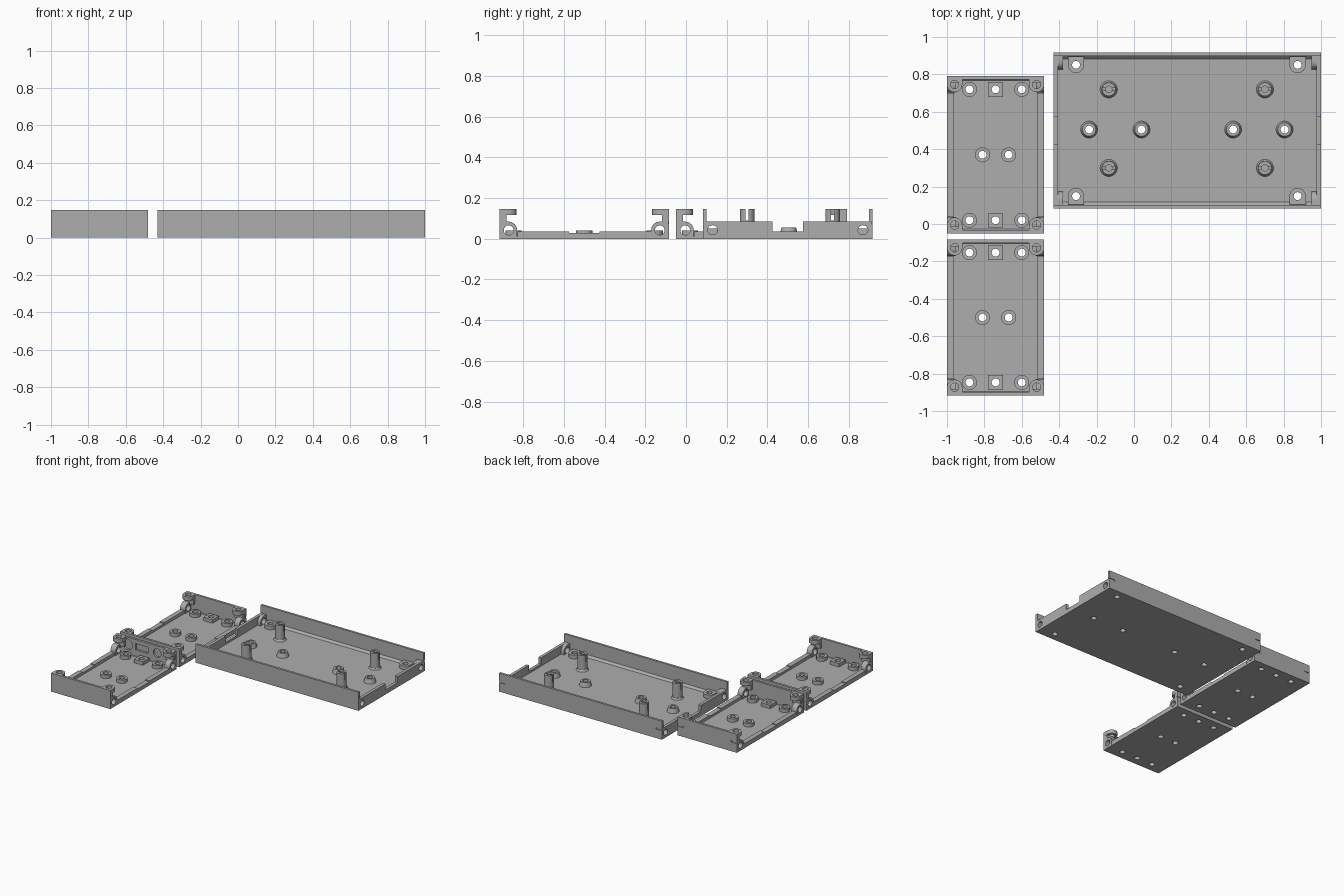
import bpy, bmesh, math

if "Cube" in bpy.data.objects:
    bpy.data.objects.remove(bpy.data.objects["Cube"])

GREY = (0.42, 0.42, 0.42, 1)
mat = bpy.data.materials.new("plastic grey")
mat.use_nodes = True
mat.diffuse_color = GREY
mat.node_tree.nodes["Principled BSDF"].inputs["Base Color"].default_value = GREY
H = 0.147      # full wall height
SEG = 32


def finish(name, bm, smooth=False):
    bmesh.ops.recalc_face_normals(bm, faces=bm.faces)
    me = bpy.data.meshes.new(name)
    bm.to_mesh(me)
    bm.free()
    me.materials.append(mat)
    ob = bpy.data.objects.new(name, me)
    bpy.context.collection.objects.link(ob)
    if smooth:
        bpy.ops.object.select_all(action="DESELECT")
        ob.select_set(True)
        bpy.context.view_layer.objects.active = ob
        bpy.ops.object.shade_smooth_by_angle(angle=math.radians(30))
    return ob


def prism(name, pts, x0, x1):
    """Extrude a (y, z) outline along x."""
    bm = bmesh.new()
    face = bm.faces.new([bm.verts.new((x0, y, z)) for y, z in pts])
    new = bmesh.ops.extrude_face_region(bm, geom=[face])["geom"]
    bmesh.ops.translate(bm, vec=(x1 - x0, 0, 0),
                        verts=[v for v in new if isinstance(v, bmesh.types.BMVert)])
    return finish(name, bm)


def box(name, x0, x1, y0, y1, z0, z1):
    return prism(name, [(y0, z0), (y1, z0), (y1, z1), (y0, z1)], x0, x1)


def ring(name, u, v, w0, w1, r, hole, square=lambda c, s: False, axis="z", foot=0):
    """Holed boss along z (u,v = x,y) or x (u,v = y,z); square() picks boxy sectors."""
    bm = bmesh.new()
    loops = []
    for inner, w in ((0, w0), (0, w1), (1, w1), (1, w0)):
        loop = []
        for i in range(SEG):
            a = math.tau * i / SEG
            c, s = math.cos(a), math.sin(a)
            k = hole if inner else r
            if not inner and w == w0:
                k += foot
            if not inner and square(c, s):
                k /= max(abs(c), abs(s))
            p = (u + c * k, v + s * k)
            loop.append(bm.verts.new((*p, w) if axis == "z" else (w, *p)))
        loops.append(loop)
    for j in range(4):
        a, b = loops[j], loops[(j + 1) % 4]
        for i in range(SEG):
            n = (i + 1) % SEG
            bm.faces.new((a[i], a[n], b[n], b[i]))
    return finish(name, bm, True)


def cut(ob, cutters):
    """Subtract each cutter and discard it."""
    for c in cutters:
        mod = ob.modifiers.new("cut", "BOOLEAN")
        mod.object, mod.operation, mod.solver = c, "DIFFERENCE", "EXACT"
        c.hide_render = True
    bpy.context.view_layer.update()
    deps = bpy.context.evaluated_depsgraph_get()
    me = bpy.data.meshes.new_from_object(ob.evaluated_get(deps))
    ob.modifiers.clear()
    ob.data = me
    for c in cutters:
        bpy.data.objects.remove(c)


def rod(x, y, z, r, depth, along_y=False):
    bm = bmesh.new()
    bmesh.ops.create_cone(bm, cap_ends=True, segments=SEG, radius1=r, radius2=r, depth=depth)
    ob = finish("cutter", bm)
    ob.location = (x, y, z)
    if along_y:
        ob.rotation_euler.x = math.pi / 2
    return ob


def end_wall(name, x0, x1, y, d, t, floor, f):
    """Upright wall with a chamfered foot; d points into the tray."""
    pts = [(0, 0), (t + f, 0), (t + f, floor), (t, floor + f), (t, H), (0, H)]
    wall = prism(name, [(y + d * a, z) for a, z in pts], x0, x1)
    if d < 0:   # short latch slots at both ends of the rear wall
        cut(wall, [box("cutter", x - 0.05, x + 0.05, y - 0.01, y + 0.01, 0.072, 0.085)
                   for x in (x0, x1)])
    return wall


def small_tray(tag, y0, y1, ported):
    x0, x1, floor = -1.0, -0.48, 0.012
    xc, yc = (x0 + x1) / 2, (y0 + y1) / 2
    ends = [(y0, 1), (y1, -1)]
    # Floor with screw holes and their bosses
    spots = [(xc + dx, y + d * 0.07, dx == 0) for y, d in ends for dx in (-0.14, 0, 0.14)]
    spots += [(xc + dx, yc, False) for dx in (-0.07, 0.07)]
    plate = box(tag + "_floor", x0, x1, y0, y1, 0, floor)
    cut(plate, [rod(x, y, 0, 0.021, 0.1) for x, y, _ in spots])
    for x, y, boxy in spots:
        ring(tag + "_boss", x, y, 0.004, 0.04, 0.04, 0.021,
             lambda c, s, q=boxy: q)
    # Side rims, lowered in the middle
    for a, b in ((x0, x0 + 0.038), (x1 - 0.038, x1)):
        box(tag + "_rim_middle", a, b, yc - 0.075, yc + 0.075, 0, 0.029)
        box(tag + "_rim_front", a, b, y0 + 0.09, yc - 0.075, 0, 0.036)
        box(tag + "_rim_rear", a, b, yc + 0.075, y1 - 0.09, 0, 0.036)
    for y, d in ends:
        wall = end_wall(tag + "_end_wall", x0, x1, y, d, 0.018, floor, 0.004)
        if ported and d < 0:
            # Two round ports and one rectangular port
            cut(wall, [rod(-0.9, y, 0.09, 0.042, 0.1, True),
                       rod(-0.64, y, 0.09, 0.034, 0.1, True),
                       box("cutter", -0.83, -0.72, y - 0.05, y + 0.05, 0.065, 0.115)])
        # Corner clips: hinge barrel below, holed tab above, web between
        for x, e in ((x0, 1), (x1, -1)):
            ring(tag + "_barrel", y + d * 0.046, 0.042, x, x + e * 0.045, 0.042, 0.024,
                 lambda c, s: d * c < 0.01 or s < 0.01, "x")
            ring(tag + "_tab", x + e * 0.041, y + d * 0.044, 0.116, H, 0.041, 0.022,
                 lambda c, s: d * s < 0.01)
            box(tag + "_web", x + e * 0.002, x + e * 0.08,
                y + d * 0.01, y + d * 0.036, 0.07, 0.12)


def large_tray():
    x0, x1, y0, y1, floor = -0.43, 1.0, 0.083, 0.917, 0.02
    yc = (y0 + y1) / 2
    ends = [(y0, 1), (y1, -1)]
    low = [(x, yc + 0.005) for x in (-0.24, 0.04, 0.53, 0.805)]
    corner = [(x, y + d * 0.066, d) for x in (-0.31, 0.875) for y, d in ends]
    plate = box("base_floor", x0, x1, y0, y1, 0, floor)
    cut(plate, [rod(p[0], p[1], 0, 0.021, 0.1) for p in low + corner])
    for x, y in low:
        ring("base_boss", x, y, floor - 0.003, 0.055, 0.036, 0.021, foot=0.01)
    for x, y, d in corner:
        ring("base_corner_boss", x, y, floor - 0.003, 0.05, 0.044, 0.021,
             lambda c, s: d * s < 0.01)
    # Tall slotted standoffs
    for x in (-0.135, 0.70):
        for y in (yc - 0.2, yc + 0.22):
            ring("standoff_foot", x, y, floor - 0.003, 0.032, 0.038, 0.017, foot=0.01)
            post = ring("standoff", x, y, floor, H, 0.036, 0.017)
            cut(post, [box("cutter", x - 0.06, x + 0.06, y - 0.007, y + 0.007, 0.09, 0.2)])
    for y, d in ends:
        end_wall("base_long_wall", x0, x1, y, d, 0.018, floor, 0.016)
    # Low side walls with a central dip and pierced corners
    for x, e in ((x0, 1), (x1, -1)):
        a, b = sorted((x, x + e * 0.024))
        box("base_side_dip", a, b, y0 + 0.09, y1 - 0.09, 0, 0.036)
        box("base_side_front", a, b, y0 + 0.09, yc - 0.075, 0, 0.085)
        box("base_side_rear", a, b, yc + 0.075, y1 - 0.09, 0, 0.085)
        for y, d in ends:
            ring("base_pierced_corner", y + d * 0.048, 0.0425, a, b, 0.0425, 0.024,
                 lambda c, s: True, "x")
            ring("base_barrel", y + d * 0.048, 0.0425, x + e * 0.02, x + e * 0.05,
                 0.042, 0.024, lambda c, s: d * c < 0.01 or s < 0.01, "x")


small_tray("front_tray", -0.917, -0.083, True)
small_tray("rear_tray", -0.05, 0.79, False)
large_tray()
